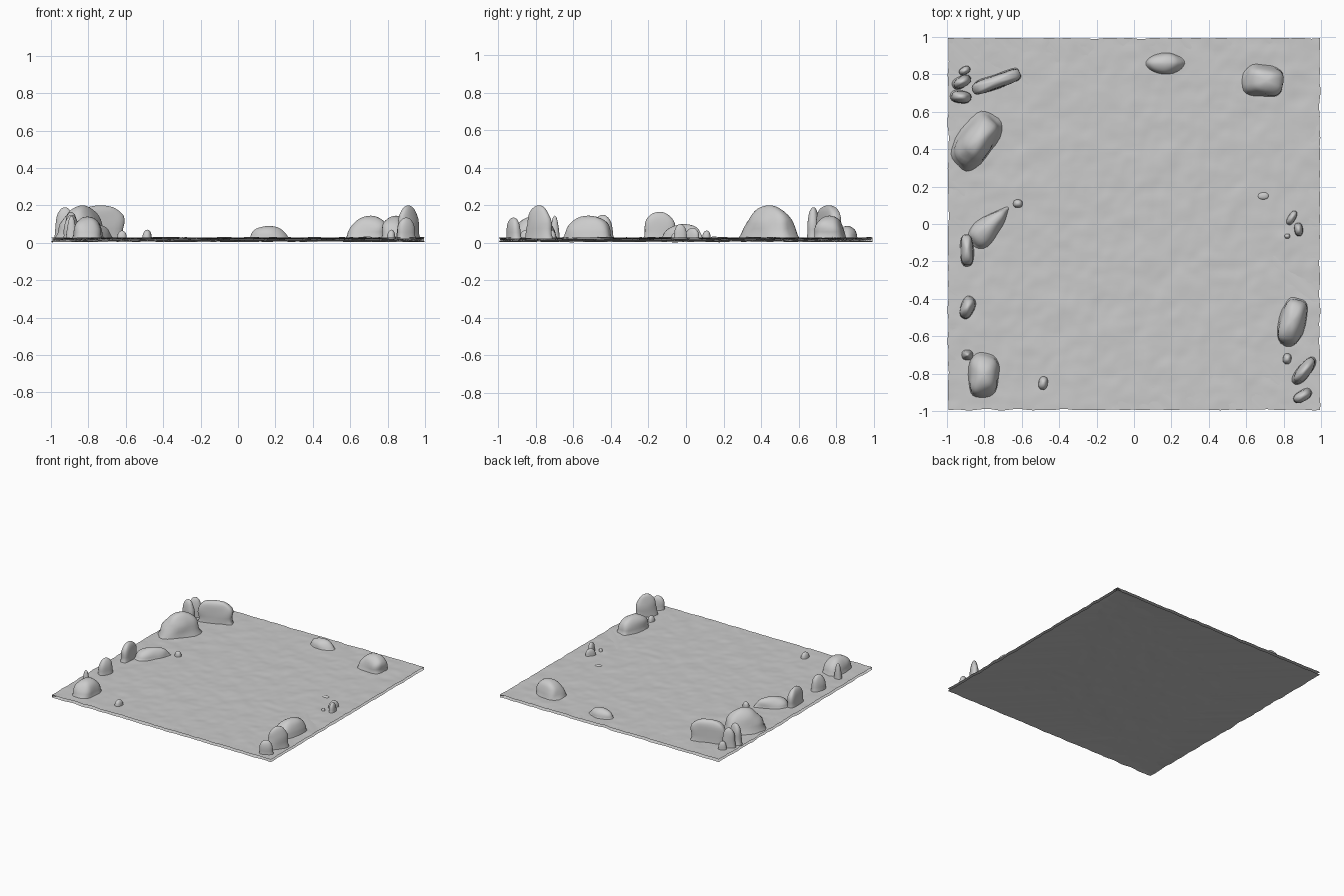
import bpy, bmesh
from math import sin, cos, pi, radians
from mathutils import Vector, noise

if "Cube" in bpy.data.objects:
    bpy.data.objects.remove(bpy.data.objects["Cube"])

BOTTOM, TOP = 0.011, 0.027


def finish(name, bm, angle=50):
    bmesh.ops.recalc_face_normals(bm, faces=bm.faces)
    mesh = bpy.data.meshes.new(name)
    bm.to_mesh(mesh)
    bm.free()
    ob = bpy.data.objects.new(name, mesh)
    bpy.context.collection.objects.link(ob)
    bpy.ops.object.select_all(action='DESELECT')
    ob.select_set(True)
    bpy.context.view_layer.objects.active = ob
    bpy.ops.object.shade_smooth_by_angle(angle=radians(angle))
    return ob


def ground_slab(n=100):
    """Thin sheet of earth with gentle bumps and a ragged rim."""
    bm = bmesh.new()
    bmesh.ops.create_grid(bm, x_segments=n, y_segments=n, size=0.993)
    rim = [e for e in bm.edges if e.is_boundary]
    low = bmesh.ops.duplicate(bm, geom=bm.verts[:] + bm.edges[:] + bm.faces[:])
    low_verts = {g for g in low['geom'] if isinstance(g, bmesh.types.BMVert)}
    low_rim = [g for g in low['geom'] if isinstance(g, bmesh.types.BMEdge) and g.is_boundary]
    bmesh.ops.bridge_loops(bm, edges=rim + low_rim)
    for v in bm.verts:
        x, y = v.co.x, v.co.y
        edge = max(abs(x), abs(y)) > 0.985
        bump = noise.noise(Vector((x * 8, y * 8, 3))) * 0.004 + noise.noise(Vector((x * 19, y * 19, 7))) * 0.0025
        if v in low_verts:
            v.co.z = BOTTOM + bump * 0.4
            if edge:
                v.co.z -= 0.005 + 0.005 * noise.noise(Vector((x * 9, y * 9, 1)))
        else:
            v.co.z = TOP + bump
        if edge:
            rag = noise.noise(Vector((x * 12, y * 12, 5))) * 0.008
            v.co.x *= 1 + rag
            v.co.y *= 1 + rag
    finish("ground_slab", bm)


def rock(name, x, y, half_len, half_wid, top, angle=0, power=2.6, box=2.4, lean=(0, 0), taper=0, sides=28, rings=10):
    """Dome lofted from superellipse rings: power squares the side, box squares the plan."""
    bm = bmesh.new()
    a = radians(angle)
    height = top - 0.02
    loops = []
    for k in range(rings):
        f = sin(k / rings * pi / 2)
        s = (1 - f ** power) ** 0.5
        if k == 0:
            s = 1.08
        ring = []
        for i in range(sides):
            t = 2 * pi * i / sides
            c, d = cos(t), sin(t)
            u = half_len * s * abs(c) ** (2 / box) * (1 if c > 0 else -1)
            w = half_wid * s * abs(d) ** (2 / box) * (1 if d > 0 else -1)
            w *= 1 - taper * u / half_len
            px = x + u * cos(a) - w * sin(a) + lean[0] * f
            py = y + u * sin(a) + w * cos(a) + lean[1] * f
            p = Vector((px, py, 0.02 + height * f))
            wob = 1 + 0.12 * noise.noise(p * 14)
            p.x = x + (p.x - x) * wob
            p.y = y + (p.y - y) * wob
            ring.append(bm.verts.new(p))
        loops.append(ring)
    for lo, hi in zip(loops, loops[1:]):
        for i in range(sides):
            j = (i + 1) % sides
            bm.faces.new((lo[i], lo[j], hi[j], hi[i]))
    tip = bm.verts.new((x + lean[0], y + lean[1], top))
    for i in range(sides):
        bm.faces.new((loops[-1][i], loops[-1][(i + 1) % sides], tip))
    finish(name, bm)


ground_slab()

# Back edge boulders
rock("low_back_boulder", 0.165, 0.86, 0.105, 0.058, 0.09, box=1.8, power=2)
rock("right_back_boulder", 0.69, 0.765, 0.105, 0.08, 0.145, angle=-5, box=3, lean=(0.02, 0))

# Back left cluster
rock("wall_rock", -0.735, 0.762, 0.13, 0.036, 0.20, angle=20, power=6, box=4)
rock("corner_slab_front", -0.925, 0.68, 0.055, 0.033, 0.19, angle=-5, power=3)
rock("corner_slab_middle", -0.92, 0.76, 0.05, 0.03, 0.18, angle=25, power=3)
rock("corner_slab_back", -0.905, 0.82, 0.03, 0.02, 0.09, angle=30)
rock("large_left_boulder", -0.845, 0.445, 0.16, 0.095, 0.20, angle=54, power=1.7, lean=(0.015, 0))

# Left edge rocks
rock("left_ridge", -0.77, -0.01, 0.135, 0.058, 0.10, angle=46, taper=0.6, power=2)
rock("left_upright_slab", -0.893, -0.14, 0.085, 0.034, 0.165, angle=92, power=3.5, box=3)
rock("left_small_slab", -0.89, -0.445, 0.06, 0.036, 0.15, angle=68, power=2.6)
rock("left_ridge_pebble", -0.62, 0.11, 0.025, 0.022, 0.065)
rock("left_spike", -0.89, -0.70, 0.028, 0.026, 0.145, power=1.8)
rock("front_left_boulder", -0.805, -0.81, 0.11, 0.078, 0.14, angle=85, box=2.8)
rock("front_pebble", -0.485, -0.85, 0.035, 0.024, 0.07, angle=80)

# Right edge rocks
rock("right_long_boulder", 0.845, -0.52, 0.125, 0.066, 0.145, angle=74, box=3)
rock("right_pebble", 0.82, -0.72, 0.028, 0.022, 0.07, angle=80)
rock("front_right_tall_slab", 0.91, -0.785, 0.082, 0.034, 0.20, angle=52, power=3)
rock("front_right_short_slab", 0.90, -0.92, 0.054, 0.03, 0.135, angle=33, power=3)
rock("right_shard_back", 0.845, 0.035, 0.04, 0.02, 0.08, angle=60)
rock("right_shard_middle", 0.88, -0.03, 0.035, 0.022, 0.10, angle=95)
rock("right_shard_front", 0.82, -0.065, 0.016, 0.014, 0.05)
rock("right_shard_low", 0.69, 0.15, 0.03, 0.02, 0.035)
